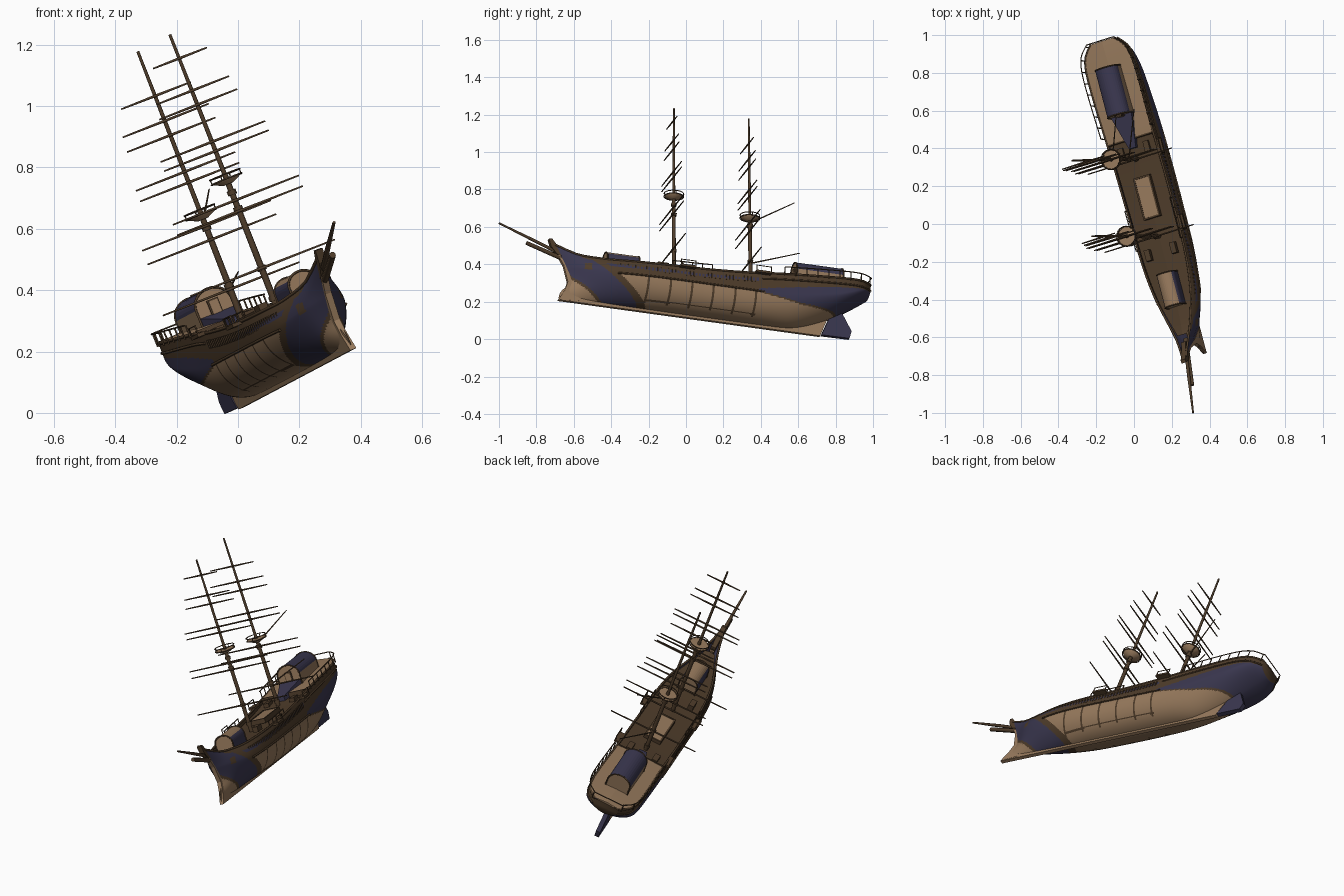
import bpy, bmesh, math
from mathutils import Matrix, Vector

if "Cube" in bpy.data.objects:
    bpy.data.objects.remove(bpy.data.objects["Cube"])

# Ship frame: x = port, y = aft, z = up; the whole ship is heeled and turned by M
A = Vector((-0.25, 0.958, -0.132)).normalized()
U = Vector((-0.373, 0.03, 0.926))
U = (U - A * U.dot(A)).normalized()
P = A.cross(U)
M = Matrix((P, A, U)).transposed().to_4x4()
M.translation = (0.197, 0.0, 0.113)

def mat(name, c):
    m = bpy.data.materials.new(name)
    m.diffuse_color = (*c, 1)
    m.use_nodes = True
    m.node_tree.nodes["Principled BSDF"].inputs["Base Color"].default_value = m.diffuse_color
    return m
TAN = mat("tan_wood", (0.305, 0.191, 0.107))
NAVY = mat("navy_paint", (0.042, 0.038, 0.078))
BROWN = mat("dark_brown_wood", (0.076, 0.045, 0.023))
MATS = [TAN, NAVY, BROWN]

def add(name, data, mats):
    o = bpy.data.objects.new(name, data)
    bpy.context.collection.objects.link(o)
    for m in mats:
        data.materials.append(m)
    o.matrix_world = M
    return o

def mesh(name, verts, faces, mats, rule=None, smooth=None):
    bm = bmesh.new()
    vs = [bm.verts.new(v) for v in verts]
    for f in faces:
        bm.faces.new([vs[i] for i in f])
    bm.normal_update()
    for f in bm.faces:
        if rule:
            f.material_index = rule(f.calc_center_median(), f.normal)
        f.smooth = bool(smooth)
    me = bpy.data.meshes.new(name)
    bm.to_mesh(me)
    bm.free()
    return add(name, me, mats)

def boxes(name, items, m):
    bm = bmesh.new()
    for c, d in items:
        bmesh.ops.create_cube(bm, size=1, matrix=Matrix.Translation(c) @ Matrix.Diagonal((*d, 1)))
    me = bpy.data.meshes.new(name)
    bm.to_mesh(me)
    bm.free()
    return add(name, me, [m])

def plate(name, prof, half, m):
    """side profile (y, z) given a thickness across the ship"""
    n = len(prof)
    v = [(sx * half, y, z) for sx in (-1, 1) for y, z in prof]
    f = [tuple(range(n))[::-1], tuple(range(n, 2 * n))]
    f += [(i, (i + 1) % n, n + (i + 1) % n, n + i) for i in range(n)]
    return mesh(name, v, f, [m])

def rods(name, lines, m, res=1):
    """each line: list of (x, y, z, radius)"""
    cu = bpy.data.curves.new(name, 'CURVE')
    cu.dimensions = '3D'
    cu.bevel_depth = 1.0
    cu.bevel_resolution = res
    cu.use_fill_caps = True
    for pts in lines:
        sp = cu.splines.new('POLY')
        sp.points.add(len(pts) - 1)
        for q, p in zip(sp.points, pts):
            q.co = (*p[:3], 1)
            q.radius = p[3]
    return add(name, cu, [m])

def curve(tab):
    """smooth interpolation through a small table"""
    xs, ys = [t[0] for t in tab], [t[1] for t in tab]
    n = len(tab)
    sl = [(ys[min(i + 1, n - 1)] - ys[max(i - 1, 0)]) / (xs[min(i + 1, n - 1)] - xs[max(i - 1, 0)]) for i in range(n)]
    def f(x):
        x = min(max(x, xs[0]), xs[-1])
        i = max(j for j in range(n - 1) if xs[j] <= x)
        d = xs[i + 1] - xs[i]
        t = (x - xs[i]) / d
        return (ys[i] * (1 + 2 * t) * (1 - t) ** 2 + sl[i] * d * t * (1 - t) ** 2
                + ys[i + 1] * t * t * (3 - 2 * t) + sl[i + 1] * d * t * t * (t - 1))
    return f

# half width at the rail, extra bulge below it, and the sheer, bottom and belly heights
width = curve([(-.66, .01), (-.55, .06), (-.4, .103), (-.2, .127), (.1, .133), (.5, .136), (.75, .14), (.88, .135), (.95, .115), (1, .07)])
bulge = curve([(-.66, 0), (-.58, .018), (-.45, .021), (-.2, .012), (.2, .007), (.6, .003), (1, 0)])
rail = curve([(-.66, .318), (-.6, .265), (-.5, .243), (-.4, .237), (0, .24), (.3, .255), (.5, .275), (.9, .30), (1, .305)])
bottom = curve([(-.66, .015), (.45, .015), (.6, .025), (.75, .08), (.87, .15), (1, .24)])
belly = curve([(-.66, .19), (-.4, .165), (0, .155), (.5, .16), (.8, .2), (1, .275)])
fine = curve([(-.66, 1.1), (-.4, 1.6), (-.1, 2.1), (.4, 2.1), (.7, 1.6), (1, 1.8)])
stem = curve([(.0, -.055), (.05, -.04), (.11, .005), (.2, -.02), (.28, -.07), (.36, -.125)])

def rake(s, h):
    return s + stem(h) * max(0, 1 - (s + .66) / .22) ** 2

# Hull shell, painted by rule
NS, NL, NU = 420, 34, 22
verts, ring = [], 2 * (NL + NU) + 1
for i in range(NS + 1):
    s = -.66 + 1.66 * i / NS
    h0, hb, hr, w, n = bottom(s), belly(s), rail(s), width(s), fine(s)
    b = bulge(s)
    side = []
    for j in range(NL + 1):
        t = 1 - math.cos(j / NL * math.pi / 2)
        side.append(((w + b) * max(0, 1 - (1 - t) ** n) ** (1 / n), h0 + (hb - h0) * t))
    side += [(w + b * (1 - (j / NU) ** 2), hb + (hr - hb) * j / NU) for j in range(1, NU + 1)]
    for x, h in [(-x, h) for x, h in side[:0:-1]] + side:
        verts.append((x, rake(s, h), h))
faces = [(i * ring + j, i * ring + j + 1, (i + 1) * ring + j + 1, (i + 1) * ring + j)
         for i in range(NS) for j in range(ring - 1)]
faces.append(tuple(range(NS * ring, (NS + 1) * ring)))

def paint(c, nrm):
    s, h = c.y, c.z
    top = rail(s)
    edge = -.27 - (h - .03) * 1.25
    if h > top - .022 and s > -.66:
        return 2
    if s < edge:                                   # painted bow
        low = .15 - (s + .68) * .72
        if h < low:
            return 0
        if h < low + .016 or s > edge - .03:
            return 2
        return 2 if abs(s + .57) < .018 and abs(h - .19) < .018 else 1
    if s < edge + .018:
        return 2
    if s < .36:                                    # gun band and ribbed sides
        if h > .153:
            return 1 if top - .046 < h < top - .03 else 2
        if .03 < h and any(abs(s - r) < .006 for r in (-.25, -.13, -.01, .11, .23, .345)):
            return 2
        return 2 if abs(h - .04) < .003 and s > -.25 else 0
    k = min(1, (s - .36) / .25)                    # painted stern
    low = .15 - .035 * k
    high = .17 + .042 * k + .04 * max(0, (s - .61) / .3)
    if h > low:
        return 2 if h > min(high, top - .035) or h < low + .008 else 1
    return 1 if s > .86 else 0
mesh("hull", verts, faces, MATS, paint, True)

# Decks
def deck(name, a, b, drop, m):
    n = 40
    v = []
    for i in range(n + 1):
        s = a + (b - a) * i / n
        w, h = width(s) * .97, rail(s) - drop
        v += [(-w, s, h), (0, s, h + .006), (w, s, h)]
    f = [(3 * i + k, 3 * i + k + 1, 3 * i + k + 4, 3 * i + k + 3) for i in range(n) for k in (0, 1)]
    return mesh(name, v, f, [m])
deck("main_deck", -.62, .46, .02, BROWN)
deck("poop_deck", .46, 1.0, -.003, TAN)
boxes("poop_front", [((0, .46, .262), (.26, .008, .035))], BROWN)

# Keel, stem post, rudder
plate("keel", [(-.715, 0), (.745, 0), (.785, .11), (.7, .1), (.55, .03), (-.69, .03)], .01, TAN)
plate("stem_post", [(-.715, 0), (-.68, .06), (-.665, .11), (-.69, .2), (-.73, .265), (-.66, .25), (-.62, .11), (-.6, .01)], .011, TAN)
plate("beak_head", [(-.73, .26), (-.765, .30), (-.778, .342), (-.76, .345), (-.735, .315), (-.66, .27), (-.66, .24)], .013, BROWN)
plate("rudder", [(.752, .006), (.908, .008), (.918, .05), (.86, .15), (.8, .13), (.785, .09)], .012, NAVY)

# Rails: bulwark caps, rubbing strakes, poop handrail and posts
def along(a, b, n, dz, out, r, sx=1):
    return [(sx * (width(s) + out), rake(s, rail(s) + dz), rail(s) + dz, r)
            for s in [a + (b - a) * i / n for i in range(n + 1)]]
caps = [along(-.655, 1, 60, 0, -.001, .006, sx) for sx in (1, -1)]
strakes = [[(sx * (width(s) + bulge(s) + .001), s, .155, .005) for s in [-.42 + .03 * k for k in range(28)]]
           for sx in (1, -1)]
stern_strip = [along(.38, 1, 24, -.034, .002, .005, sx) for sx in (1, -1)]
rods("bulwark_rails", caps + strakes + stern_strip, BROWN)
loop = along(.5, 1, 30, .036, .01, .003) + along(.5, 1, 30, .036, .01, .003, -1)[::-1]
posts = []
for i in range(9):
    s = .5 + .49 * i / 8
    for sx in (1, -1):
        x = sx * (width(s) + .006)
        posts.append([(x, s, rail(s) - .01, .003), (x, s, rail(s) + .036, .003)])
waist = [along(-.12, .1, 8, .028, 0, .003, sx) for sx in (1, -1)]
for i in range(5):
    s = -.12 + .055 * i
    posts += [[(sx * width(s), s, rail(s), .003), (sx * width(s), s, rail(s) + .028, .003)] for sx in (1, -1)]
rods("handrails", [loop] + waist + posts, BROWN)

# Balusters of the side gallery, and mast channels outside the hull
boxes("gallery_balusters", [((sx * (width(s) + bulge(s) * .5 + .001), s, rail(s) - .038), (.008, .008, .028))
      for sx in (1, -1) for s in [-.42 + .02 * k for k in range(39)]], BROWN)
CH = [(-.04, .235), (.38, .26)]
boxes("mast_channels", [((sx * .147, s, h), (.035, .085, .012)) for sx in (1, -1) for s, h in CH], BROWN)
rods("channel_rails", [[(sx * .16, s - .04, h, .003), (sx * .16, s - .04, h + .033, .003),
      (sx * .16, s + .04, h + .033, .003), (sx * .16, s + .04, h, .003)]
      for sx in (1, -1) for s, h in CH], BROWN)

# Barrel-roofed cabins: straight walls under a half-round roof
def cabin(name, y0, y1, half, base, wall, rule):
    n = 16
    prof = [(half, base)] + [(half * math.cos(math.pi * i / n), wall + half * .85 * math.sin(math.pi * i / n))
                             for i in range(n + 1)] + [(-half, base)]
    k = len(prof)
    v = [(x, y, z) for y in (y0, y1) for x, z in prof]
    f = [(i, i + 1, k + i + 1, k + i) for i in range(k - 1)] + [tuple(range(k)), tuple(range(k, 2 * k))]
    mesh(name, v, f, [TAN, NAVY], lambda c, nr: int(abs(nr.y) < .5 and rule(c.z - wall)))
    rods(name + "_trim", [[(x, y, z, .004) for x, z in prof] for y in (y0, y1)], BROWN)
cabin("stern_cabin", .59, .85, .064, .27, .345, lambda d: d > -.005)
boxes("stern_cabin_door", [((0, .588, .325), (.04, .008, .075))], BROWN)
boxes("stern_cabin_door_panel", [((0, .584, .325), (.03, .006, .065))], TAN)
cabin("bow_cabin", -.46, -.28, .05, .21, .268, lambda d: d < .024)

# Canopy before the stern cabin, hatches and deck fittings
mesh("canopy", [(-.06, .59, .315), (.06, .59, .315), (.02, .41, .275), (-.02, .41, .275),
                (-.06, .59, .27), (.06, .59, .27), (.02, .41, .24), (-.02, .41, .24)],
     [(0, 1, 2, 3), (0, 4, 5, 1), (1, 5, 6, 2), (2, 6, 7, 3), (3, 7, 4, 0), (4, 7, 6, 5)], [NAVY])
boxes("main_hatch", [((0, .14, .245), (.08, .21, .02))], TAN)
boxes("hatch_frame", [((sx * .044, .14, .245), (.009, .228, .026)) for sx in (1, -1)]
      + [((0, y, .245), (.09, .009, .026)) for y in (.03, .25)], BROWN)
boxes("deck_lockers", [((sx * .075, s, .25), (.03, .06, .03)) for sx in (1, -1) for s in (.4, -.16)], BROWN)

# Masts, yards, bowsprit, gaff and boom
def mast_y(base, top, h):
    return base + (top - base) * (h - .25) / .94
MASTS = [("fore", -.076, -.105, .69, [(1.109, .1), (.996, .135), (.947, .145), (.817, .195), (.785, .195),
          (.612, .235), (.575, .235), (.375, .27)]),
         ("main", .352, .312, .626, [(1.037, .13), (.95, .16), (.9, .165), (.772, .185), (.735, .185),
          (.583, .24), (.535, .24), (.362, .255)])]
for name, b, t, top, yards in MASTS:
    rods(name + "_mast", [[(0, mast_y(b, t, h), h, r) for h, r in
         ((.2, .0115), (.4, .011), (top, .010), (top + .02, .008), (.95, .007), (1.193, .005))]], BROWN, 2)
    rods(name + "_mast_bands", [[(0, mast_y(b, t, h), h - .008, .016), (0, mast_y(b, t, h), h + .008, .016)]
         for h in (.27, .375, .583, top - .05)], BROWN)
    rods(name + "_yards", [[(-L, mast_y(b, t, h) - .012, h, .003), (0, mast_y(b, t, h) - .012, h, .005),
         (L, mast_y(b, t, h) - .012, h, .003)] for h, L in [(h, L * .975) for h, L in yards]], BROWN)
    # lookout top: shallow dished platform with a hoop rail
    y = mast_y(b, t, top)
    rods(name + "_top", [[(0, y, top - .02, .018), (0, y, top - .006, .048), (0, y, top - .001, .05)]], TAN, 5)
    hoop = [(.053 * math.cos(a), y + .053 * math.sin(a), top + .013, .0025) for a in [math.pi * k / 12 for k in range(25)]]
    rods(name + "_top_rail", [hoop, [(*p[:2], top - .003, .003) for p in hoop]]
         + [[(*hoop[k][:2], top, .002), hoop[k]] for k in range(0, 24, 6)], BROWN)
rods("bowsprit", [[(0, -.64, .225, .013), (0, -.9, .305, .011)],
                  [(0, -.66, .25, .009), (0, -.85, .322, .009), (0, -1.056, .397, .005)]], BROWN, 2)
rods("gaff_and_boom", [[(0, .345, .6, .004), (.119, .548, .697, .0025)],
                       [(0, .35, .365, .004), (.117, .587, .413, .0025)]], BROWN)
